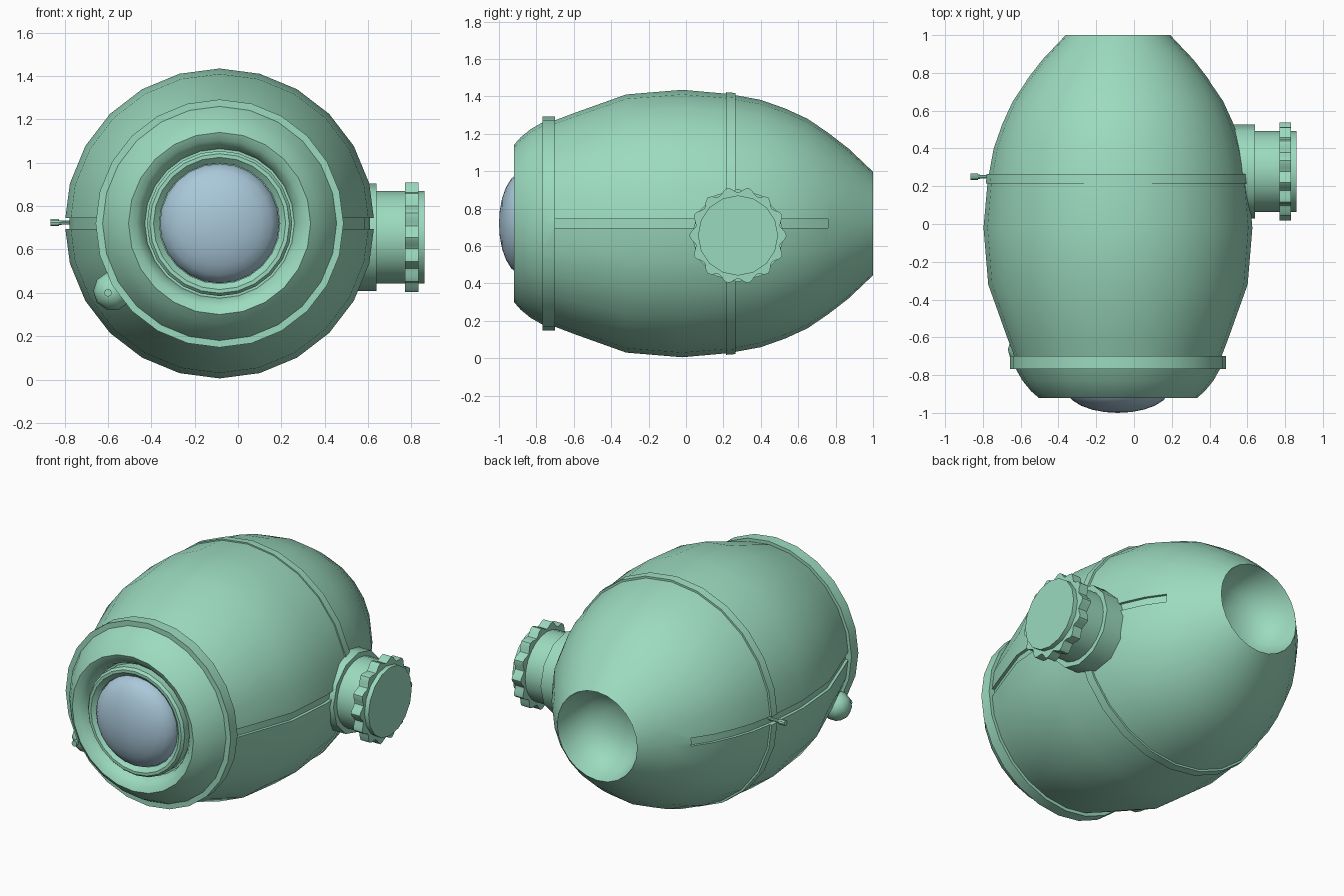
import bpy, bmesh, math
from mathutils import Vector

if "Cube" in bpy.data.objects:
    bpy.data.objects.remove(bpy.data.objects["Cube"])

CX, CZ = -0.085, 0.72          # main axis of the shell (runs along y)


def material(name, rgb):
    m = bpy.data.materials.new(name)
    m.diffuse_color = (*rgb, 1)
    m.use_nodes = True
    m.node_tree.nodes["Principled BSDF"].inputs["Base Color"].default_value = m.diffuse_color
    return m


GREEN = material("mint_green", (0.33, 0.70, 0.52))
BLUE = material("pale_blue", (0.40, 0.58, 0.70))


def finish(name, bm, mat, angle=32):
    bmesh.ops.recalc_face_normals(bm, faces=bm.faces)
    me = bpy.data.meshes.new(name)
    bm.to_mesh(me)
    bm.free()
    me.materials.append(mat)
    smooth(me, angle)
    ob = bpy.data.objects.new(name, me)
    bpy.context.collection.objects.link(ob)
    return ob


def smooth(me, angle=32):
    me.shade_smooth()
    me.set_sharp_from_angle(angle=math.radians(angle))


def lathe(name, profile, axis, centre, sides, mat=GREEN, wave=None, angle=32):
    """Turn (position, radius) points round the x or y axis through centre."""
    bm = bmesh.new()
    rings = []
    for a, r in profile:
        ring = []
        for i in range(1 if r == 0 else sides):
            t = 2 * math.pi * i / sides
            rr = r * (wave(t) if wave else 1)
            u, v = rr * math.cos(t), rr * math.sin(t)
            p = (a, u, v) if axis == 'x' else (u, a, v)
            ring.append(bm.verts.new(Vector(centre) + Vector(p)))
        rings.append(ring)
    for p, q in zip(rings, rings[1:]):
        for i in range(sides):
            j = (i + 1) % sides
            if len(p) == 1:
                bm.faces.new((p[0], q[i], q[j]))
            elif len(q) == 1:
                bm.faces.new((p[i], p[j], q[0]))
            else:
                bm.faces.new((p[i], p[j], q[j], q[i]))
    return finish(name, bm, mat, angle)


def cylinder(name, a, b, r, axis, centre, sides, **kw):
    return lathe(name, [(a, 0), (a, r), (b, r), (b, 0)], axis, centre, sides, **kw)


# Shell: front recess, front collar, barrel, middle ridge, rear bowl
barrel = [(-0.70, 0.552), (-0.60, 0.59), (-0.32, 0.69), (-0.02, 0.715), (0.215, 0.694)]
tail = [(0.265, 0.686), (0.40, 0.661), (0.53, 0.615), (0.65, 0.56), (0.76, 0.485)]
shell_profile = (
    [(-0.83, 0), (-0.83, 0.345), (-0.87, 0.355), (-0.905, 0.385), (-0.92, 0.42),
     (-0.885, 0.46), (-0.83, 0.505), (-0.768, 0.54), (-0.768, 0.572), (-0.70, 0.572)]
    + barrel + [(0.215, 0.702), (0.265, 0.698)] + tail
    + [(0.87, 0.40), (0.97, 0.305), (1.0, 0.277), (0.95, 0.265), (0.88, 0.235),
       (0.82, 0.185), (0.78, 0.10), (0.77, 0)])
shell = lathe("shell", shell_profile, 'y', (CX, 0, CZ), 24)

# Side slots that follow the curve of the shell, cut on both sides
for side in (-1, 1):
    floor = [(CX + side * (r - 0.022), y) for y, r in barrel + tail]
    outline = floor + [(CX + side * 0.9, 0.76), (CX + side * 0.9, -0.70)]
    bm = bmesh.new()
    face = bm.faces.new([bm.verts.new((x, y, CZ - 0.025)) for x, y in outline])
    ext = bmesh.ops.extrude_face_region(bm, geom=[face])["geom"]
    bmesh.ops.translate(bm, vec=(0, 0, 0.05),
                        verts=[g for g in ext if isinstance(g, bmesh.types.BMVert)])
    cutter = finish("slot_cutter", bm, GREEN)
    cutter.hide_render = True
    mod = shell.modifiers.new("slot", 'BOOLEAN')
    mod.operation, mod.solver, mod.object = 'DIFFERENCE', 'EXACT', cutter
    deps = bpy.context.evaluated_depsgraph_get()
    cut_mesh = bpy.data.meshes.new_from_object(shell.evaluated_get(deps))
    shell.modifiers.clear()
    shell.data = cut_mesh
    bpy.data.objects.remove(cutter)
smooth(shell.data)

# Lens and its bezel
lathe("lens_bezel", [(-0.82, 0.335), (-0.885, 0.335), (-0.90, 0.322), (-0.90, 0.305),
                     (-0.875, 0.278), (-0.82, 0.278), (-0.82, 0.335)],
      'y', (CX, 0, CZ), 24)
dome = [(-0.87 - 0.13 * math.sin(math.radians(a)), 0.276 * math.cos(math.radians(a)))
        for a in range(0, 90, 15)]
lathe("lens", [(-0.82, 0), (-0.82, 0.276)] + dome + [(-1.0, 0)],
      'y', (CX, 0, CZ), 24, BLUE, angle=60)

# Side dial: flange, neck, scalloped grip and cap
DIAL = (0, 0.278, 0.656)
cylinder("dial_flange", 0.45, 0.64, 0.248, 'x', DIAL, 12)
cylinder("dial_neck", 0.60, 0.78, 0.214, 'x', DIAL, 24)
cylinder("dial_grip", 0.77, 0.832, 0.245, 'x', DIAL, 84,
         wave=lambda t: 1 + 0.06 * math.cos(14 * t))
cylinder("dial_cap", 0.82, 0.86, 0.214, 'x', DIAL, 16)

# Pin on the left of the ridge
PIN = (0, 0.25, 0.724)
cylinder("pin_stem", -0.82, -0.74, 0.010, 'x', PIN, 10)
cylinder("pin_head", -0.866, -0.826, 0.017, 'x', PIN, 10)
cylinder("pin_collar", -0.828, -0.815, 0.011, 'x', PIN, 10)

# Small round button low on the left, with a nub at its front
BUTTON = (-0.578, -0.665, 0.408)
ball = [(-0.085 * math.cos(math.radians(a)), 0.09 * math.sin(math.radians(a)))
        for a in range(30, 180, 30)]
lathe("button", [(-0.085, 0)] + ball + [(0.085, 0)], 'y', BUTTON, 10, angle=60)
cylinder("button_nub", -0.10, -0.05, 0.018, 'y',
         (BUTTON[0] - 0.022, BUTTON[1], BUTTON[2] - 0.008), 8)
